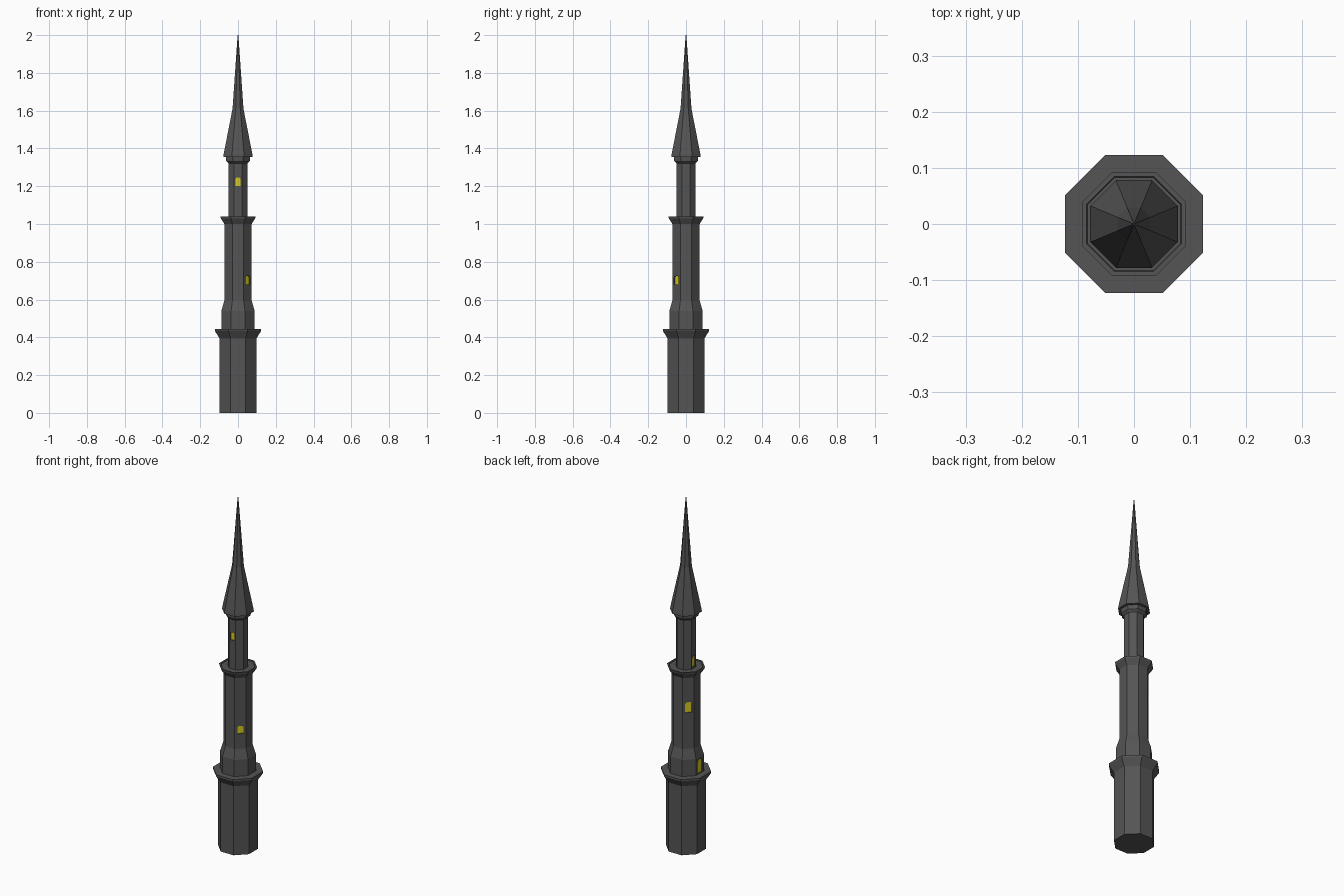
import bpy, bmesh, math
from mathutils import Matrix

if "Cube" in bpy.data.objects:
    bpy.data.objects.remove(bpy.data.objects["Cube"])


def material(name, color):
    m = bpy.data.materials.new(name)
    m.diffuse_color = color
    m.use_nodes = True
    m.node_tree.nodes["Principled BSDF"].inputs["Base Color"].default_value = m.diffuse_color
    return m


STONE = material("dark_stone", (0.09, 0.09, 0.09, 1))
GLOW = material("yellow_glass", (0.7, 0.6, 0.01, 1))


def finish(name, bm, mat):
    bmesh.ops.recalc_face_normals(bm, faces=bm.faces)
    me = bpy.data.meshes.new(name)
    bm.to_mesh(me)
    bm.free()
    ob = bpy.data.objects.new(name, me)
    bpy.context.collection.objects.link(ob)
    me.materials.append(mat)
    return ob


def octagon_tier(name, profile):
    """Stack octagon rings (apothem, z) with flats facing the axes."""
    bm = bmesh.new()
    rings = []
    for a, z in profile:
        r = a / math.cos(math.pi / 8)
        rings.append([bm.verts.new((r * math.cos(t), r * math.sin(t), z))
                      for t in ((i + 0.5) * math.pi / 4 for i in range(8))])
    for lo, hi in zip(rings, rings[1:]):
        for i in range(8):
            j = (i + 1) % 8
            bm.faces.new((lo[i], lo[j], hi[j], hi[i]))
    bm.faces.new(rings[0])
    bm.faces.new(rings[-1])
    return finish(name, bm, STONE)


def arch_prism(name, angle, w, z0, z1, near, far):
    """Pointed-shoulder arch extruded from near to far along a face normal."""
    h = w / 2
    outline = [(-h, z0), (h, z0), (h, z1 - h * 0.5), (h * 0.55, z1),
               (-h * 0.55, z1), (-h, z1 - h * 0.5)]
    bm = bmesh.new()
    face = bm.faces.new([bm.verts.new((near, y, z)) for y, z in outline])
    ext = bmesh.ops.extrude_face_region(bm, geom=[face])
    for v in ext["geom"]:
        if isinstance(v, bmesh.types.BMVert):
            v.co.x = far
    bm.transform(Matrix.Rotation(math.radians(angle), 4, 'Z'))
    return finish(name, bm, GLOW)


def window(name, tier, apothem, angle, w, z0, z1, depth=0.008):
    # cut the recess, then set a glowing pane at its back
    cutter = arch_prism(name + "_cutter", angle, w, z0, z1,
                        apothem - depth, apothem + 0.02)
    cutter.hide_render = True
    cutter.hide_set(True)
    mod = tier.modifiers.new("recess", 'BOOLEAN')
    mod.operation = 'DIFFERENCE'
    mod.solver = 'EXACT'
    mod.object = cutter
    arch_prism(name, angle, w, z0, z1, apothem - depth - 0.004,
               apothem - depth + 0.002)


# Tower tiers, bottom to top
octagon_tier("base_tier", [(0.098, 0), (0.098, 0.395), (0.123, 0.435), (0.123, 0.445)])
middle = octagon_tier("middle_tier", [
    (0.088, 0.44), (0.088, 0.54), (0.072, 0.595), (0.072, 1.0), (0.091, 1.03),
    (0.093, 1.04), (0.085, 1.04), (0.083, 1.036)])
upper = octagon_tier("upper_tier", [
    (0.05, 1.03), (0.05, 1.32), (0.062, 1.332), (0.064, 1.357)])

# Spire with a broken slope
octagon_tier("spire", [(0.078, 1.355), (0.076, 1.37), (0.029, 1.61), (0.002, 2.0)])

# Windows and gallery doors (0 = +x, -90 = front)
window("front_window", upper, 0.05, -90, 0.028, 1.2, 1.245)
window("front_right_window", middle, 0.072, -45, 0.032, 0.68, 0.725)
window("back_left_window", middle, 0.072, 135, 0.036, 0.80, 0.86)
window("upper_door", upper, 0.05, 180, 0.03, 1.045, 1.105)
window("lower_door", middle, 0.088, 180, 0.042, 0.447, 0.526)
